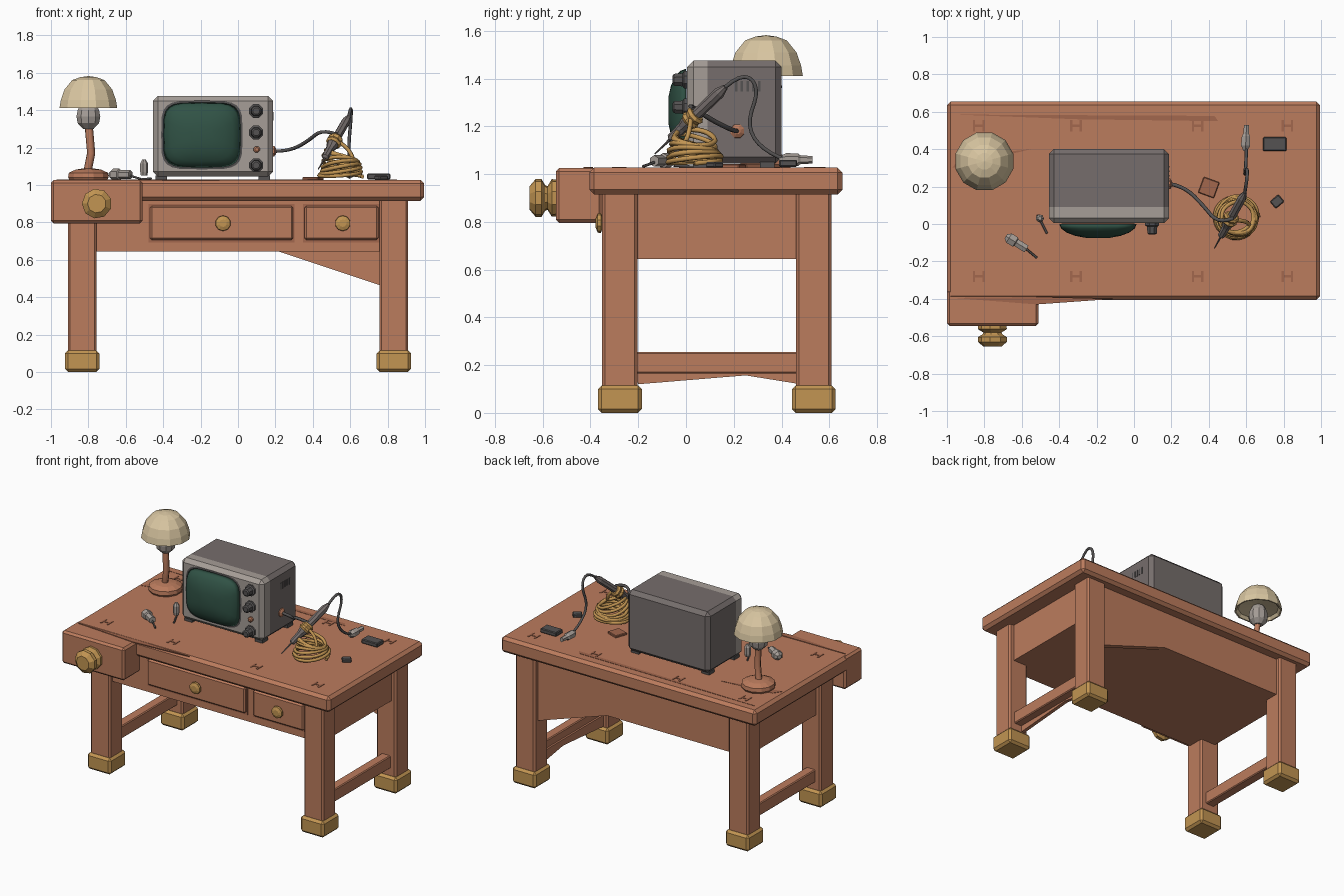
import bpy, bmesh, math, random
from mathutils import Vector, Matrix, Euler

random.seed(4)
if "Cube" in bpy.data.objects:
    bpy.data.objects.remove(bpy.data.objects["Cube"])


def material(name, r, g, b):
    m = bpy.data.materials.new(name)
    m.use_nodes = True
    m.diffuse_color = (r, g, b, 1)
    m.node_tree.nodes["Principled BSDF"].inputs["Base Color"].default_value = (r, g, b, 1)
    return m


WOOD = material("warm wood", .50, .20, .11)
DARK_WOOD = material("shaded wood", .36, .135, .075)
BRASS = material("brass", .54, .30, .085)
LIGHT = material("light grey", .38, .34, .31)
CASE = material("case grey", .18, .155, .15)
DARK = material("dark grey", .09, .085, .085)
GREEN = material("screen green", .03, .085, .06)
CREAM = material("cream shade", .70, .57, .36)


def finish(name, bm, *mats):
    bmesh.ops.recalc_face_normals(bm, faces=bm.faces[:])
    me = bpy.data.meshes.new(name)
    bm.to_mesh(me)
    bm.free()
    for m in mats:
        me.materials.append(m)
    ob = bpy.data.objects.new(name, me)
    bpy.context.scene.collection.objects.link(ob)
    return ob


def box_mesh(x, y, z, bevel=0.0, turn=0.0):
    """Chamfered box from three (low, high) ranges."""
    bm = bmesh.new()
    bmesh.ops.create_cube(bm, size=1)
    size = [b - a for a, b in (x, y, z)]
    bmesh.ops.scale(bm, vec=size, verts=bm.verts)
    if bevel:
        bmesh.ops.bevel(bm, geom=bm.edges[:], offset=bevel, segments=1, affect='EDGES')
    mid = Vector([(a + b) / 2 for a, b in (x, y, z)])
    bm.transform(Matrix.Translation(mid) @ Matrix.Rotation(turn, 4, 'Z'))
    return bm


def box(name, x, y, z, mat, bevel=0.0, turn=0.0):
    return finish(name, box_mesh(x, y, z, bevel, turn), mat)


def prism(name, outline, depth, mat, place):
    """Extrude a 2D outline; place(a, b, d) puts each point in space."""
    bm = bmesh.new()
    rings = [[bm.verts.new(place(a, b, d)) for a, b in outline] for d in depth]
    for ring in rings:
        bm.faces.new(ring)
    n = len(outline)
    for i in range(n):
        j = (i + 1) % n
        bm.faces.new((rings[0][i], rings[0][j], rings[1][j], rings[1][i]))
    return finish(name, bm, mat)


def lathe(name, base, axis, profile, mat, sides=10):
    """Turned part: (radius, height) pairs along an axis."""
    bm = bmesh.new()
    rings = []
    for r, h in profile:
        rings.append([bm.verts.new((r * math.cos(t), r * math.sin(t), h))
                      for t in (math.tau * (i + .5) / sides for i in range(sides))])
    for a, b in zip(rings, rings[1:]):
        for i in range(sides):
            j = (i + 1) % sides
            bm.faces.new((a[i], a[j], b[j], b[i]))
    for ring, (r, h) in ((rings[0], profile[0]), (rings[-1], profile[-1])):
        if r:
            bm.faces.new(ring)
    bmesh.ops.remove_doubles(bm, verts=bm.verts[:], dist=.0001)
    rot = Vector(axis).to_track_quat('Z', 'Y').to_matrix().to_4x4()
    bm.transform(Matrix.Translation(base) @ rot)
    return finish(name, bm, mat)


def wire(name, points, radius, mat, smooth=True):
    cu = bpy.data.curves.new(name, 'CURVE')
    cu.dimensions = '3D'
    cu.bevel_depth, cu.bevel_resolution = radius, 1
    cu.use_fill_caps = True
    cu.resolution_u = 4
    sp = cu.splines.new('NURBS' if smooth else 'POLY')
    sp.points.add(len(points) - 1)
    for p, co in zip(sp.points, points):
        p.co = (*co, 1)
    if smooth:
        sp.use_endpoint_u, sp.order_u = True, 3
    cu.materials.append(mat)
    ob = bpy.data.objects.new(name, cu)
    bpy.context.scene.collection.objects.link(ob)


# Table top, vise block and solid body under the top
box("table_top", (-1, .995), (-.405, .655), (.915, 1.027), WOOD, .02)
box("vise_block", (-1, -.51), (-.545, -.35), (.795, 1.025), WOOD, .014)
box("table_body", (-.875, .875), (-.32, .575), (.645, .93), WOOD)
prism("back_apron_drop", [(.2, .65), (.8, .65), (.8, .45)], (.535, .575), WOOD,
      lambda a, b, d: (a, d, b))

# Legs, feet and side rails
for side, sx in (("right", -1), ("left", 1)):
    for end, y in (("front", -.277), ("back", .535)):
        x = sx * .833
        box(f"{end}_{side}_leg", (x - .077, x + .077), (y - .074, y + .074), (.05, .93), WOOD, .012)
        box(f"{end}_{side}_foot", (x - .092, x + .092), (y - .092, y + .092), (0, .115), BRASS, .016)
    box(f"{side}_rail", (x - .035, x + .035), (-.22, .48), (.165, .255), WOOD, .006)
prism("left_rail_brace", [(-.22, .2), (.48, .2), (.48, .12), (.25, .157), (-.2, .12)],
      (.785, .81), WOOD, lambda a, b, d: (d, a, b))

# Drawers with turned knobs
for name, x, knob in (("wide", (-.47, .295), -.08), ("narrow", (.355, .75), .56)):
    box(name + "_drawer_gap", (x[0] - .008, x[1] + .008), (-.326, -.31), (.692, .898), DARK_WOOD)
    box(name + "_drawer", x, (-.345, -.30), (.705, .888), WOOD, .01)
    lathe(name + "_drawer_knob", (knob, -.34, .795), (0, -1, 0),
          [(.022, 0), (.022, .01), (.042, .016), (.04, .03), (.02, .038)], BRASS)

lathe("vise_knob", (-.755, -.54, .9), (0, -1, 0),
      [(.078, 0), (.08, .022), (.05, .04), (.055, .05), (.08, .065), (.08, .09), (.05, .115)], BRASS, 9)

# Pegs and split grain on the table top
for x in (-.83, -.31, .34, .82):
    for y in (-.28, .525):
        for dx in (-.025, .025):
            box("peg_mark", (x + dx - .006, x + dx + .006), (y - .03, y + .03), (1.024, 1.03), DARK_WOOD)
        box("peg_mark_bar", (x - .025, x + .025), (y - .006, y + .006), (1.024, 1.03), DARK_WOOD)
for outline in ([(-.95, .585), (.43, .578), (.45, .55), (-.3, .56)],
                [(-.97, .3), (-.55, .4), (-.93, .36)],
                [(-.97, -.395), (-.52, -.43), (-.1, -.40), (-.5, -.39)]):
    prism("split_grain", outline, (1.023, 1.029), DARK_WOOD, lambda a, b, d: (a, b, d))

# Monitor case: light bezel in front, darker shell behind
bm = box_mesh((-.455, .187), (.005, .4), (1.045, 1.475), .026)
bmesh.ops.bisect_plane(bm, geom=bm.verts[:] + bm.edges[:] + bm.faces[:],
                       plane_co=(0, .09, 0), plane_no=(0, 1, 0))
for f in bm.faces:
    f.material_index = int(f.calc_center_median().y > .09)
finish("monitor_case", bm, LIGHT, CASE)
for x in (-.41, .14):
    for y in (.06, .34):
        box("monitor_foot", (x - .03, x + .03), (y - .03, y + .03), (1.02, 1.05), DARK)


def screen_dome(name, cx, cz, w, h, y, depth, mat, rings=5, sides=24):
    """Bulging rounded-rectangle glass."""
    bm = bmesh.new()
    previous = None
    for k in range(rings):
        a = math.pi / 2 * (1 - k / rings)
        power = .45 + .4 * k / rings
        ring = []
        for i in range(sides):
            t = math.tau * i / sides
            c, s = math.cos(t), math.sin(t)
            px = math.copysign(abs(c) ** power, c) * w * math.sin(a)
            pz = math.copysign(abs(s) ** power, s) * h * math.sin(a)
            ring.append(bm.verts.new((cx + px, y - depth * math.cos(a), cz + pz)))
        if previous:
            for i in range(sides):
                j = (i + 1) % sides
                bm.faces.new((previous[i], previous[j], ring[j], ring[i]))
        else:
            bm.faces.new(ring)
        previous = ring
    bm.faces.new(previous)
    return finish(name, bm, mat)


screen_dome("screen_gasket", -.193, 1.267, .218, .184, .003, .004, DARK)
glass = screen_dome("screen", -.193, 1.267, .207, .174, 0, .078, GREEN)
for p in glass.data.polygons:
    p.use_smooth = True

# Control knobs, side socket and vents
for z in (1.395, 1.28, 1.105):
    lathe("control_knob", (.097, .01, z), (0, -1, 0),
          [(.04, 0), (.04, .018), (.03, .024), (.027, .06), (.018, .066)], DARK, 8)
lathe("pilot_button", (.1, .01, 1.19), (0, -1, 0), [(.018, 0), (.018, .02), (.01, .026)], WOOD, 8)
lathe("side_socket", (.18, .215, 1.18), (1, 0, 0), [(.032, 0), (.03, .014), (.014, .024)], WOOD, 8)
for i in range(5):
    y = .21 + i * .024
    box("side_vent", (.183, .19), (y - .005, y + .005), (1.345, 1.39), DARK)

# Lamp
lamp = (-.8, .335)
lathe("lamp_base", (*lamp, 1.02), (0, 0, 1),
      [(.1, 0), (.112, .02), (.108, .045), (.07, .062), (.03, .068)], WOOD, 12)
wire("lamp_stem", [(-.805, .335, 1.07), (-.785, .32, 1.17), (-.8, .335, 1.34)], .022, WOOD, False)
lathe("lamp_bulb", (*lamp, 1.3), (0, 0, 1),
      [(.03, 0), (.06, .03), (.067, .065), (.06, .1), (.04, .14)], LIGHT, 10)
lathe("lamp_shade", (*lamp, 1.41), (0, 0, 1),
      [(0, .04), (.135, .02), (.15, 0), (.16, 0), (.152, .045), (.132, .1), (.09, .15), (.045, .166), (0, .172)],
      CREAM, 12)

# Coiled cable with a loop around the probe
coil = []
loops, steps = 7, 14
for i in range(loops * steps):
    u, t = i / (loops * steps), math.tau * i / steps
    r = .118 - .035 * u + random.uniform(-.006, .006)
    tilt = .025 * math.sin(t + 5 * u) * (.3 + u)
    coil.append((.55 + r * math.cos(t), .035 + r * math.sin(t), 1.045 + .12 * u + tilt))
coil += [(.58, .02, 1.21), (.52, .02, 1.24)]
wire("coiled_cable", coil, .011, BRASS)

# Probe, its lead and the clip
tip, top = Vector((.43, -.13, 1.085)), Vector((.592, .165, 1.365))
axis = top - tip
lathe("probe", tip, axis, [(.003, 0), (.006, .09), (.02, .1), (.023, .17), (.032, .2),
                           (.032, .23), (.024, .25), (.024, .4), (.012, axis.length)], CASE, 8)
lathe("probe_wrap", tip + axis * .47, axis, [(.034, 0), (.043, .012), (.036, .026), (.043, .042), (.034, .055)],
      BRASS, 9)
wire("probe_lead", [top, (.605, .24, 1.43), (.605, .31, 1.36), (.59, .25, 1.2), (.6, .33, 1.09), (.6, .42, 1.06)],
     .009, DARK)
wire("monitor_cable", [(.19, .215, 1.18), (.27, .2, 1.18), (.37, .1, 1.23), (.45, 0, 1.3), (.53, .03, 1.27)],
     .010, DARK)
lathe("clip", (.595, .39, 1.06), (.05, 1, 0), [(.012, 0), (.028, .03), (.026, .08), (.018, .09), (.016, .14)], LIGHT, 6)

# Loose parts on the table
lathe("plug", (-.685, -.065, 1.055), (1, -.62, 0),
      [(.015, 0), (.033, .02), (.033, .06), (.024, .065), (.024, .13)], LIGHT, 6)
wire("plug_pin", [(-.58, -.13, 1.05), (-.52, -.18, 1.032)], .006, DARK, False)
lathe("small_valve", (-.503, .03, 1.05), (0, 0, 1), [(.018, 0), (.022, .02), (.022, .065), (.01, .085)], LIGHT, 7)
wire("small_valve_pin", [(-.515, .05, 1.03), (-.465, -.05, 1.035)], .006, DARK, False)
box("large_chip", (.69, .815), (.39, .465), (1.03, 1.06), DARK, .005)
box("small_chip", (.735, .795), (.095, .145), (1.026, 1.05), DARK, .005, .7)
box("wood_scrap", (.355, .445), (.15, .24), (1.024, 1.042), DARK_WOOD, .004, -.35)
